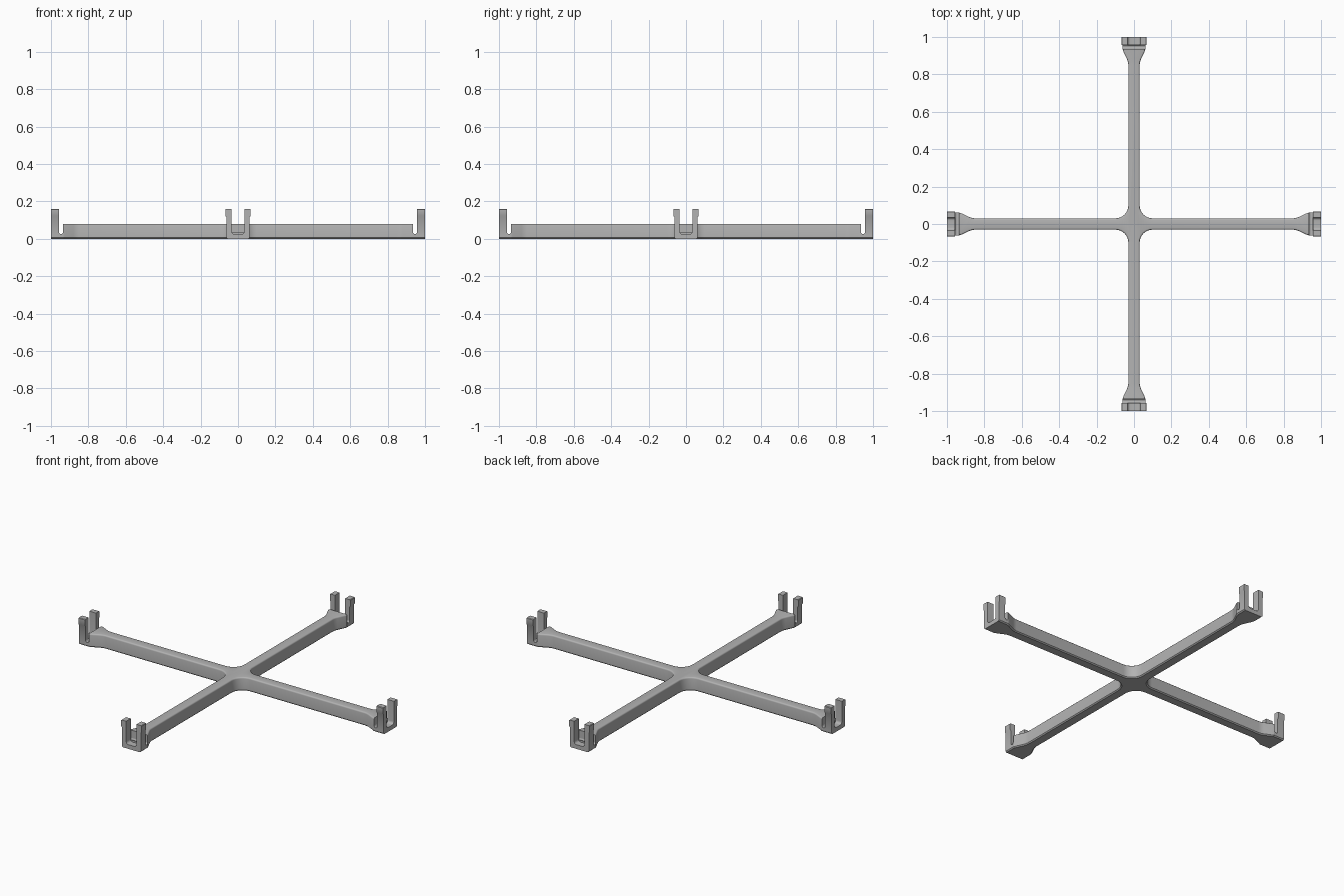
import bpy, bmesh
from math import sin, cos, pi
from mathutils import Matrix, Vector

if "Cube" in bpy.data.objects:
    bpy.data.objects.remove(bpy.data.objects["Cube"], do_unlink=True)

GREY = (0.45, 0.45, 0.45, 1)
grey = bpy.data.materials.new("plain grey")
grey.use_nodes = True
grey.diffuse_color = GREY
grey.node_tree.nodes["Principled BSDF"].inputs["Base Color"].default_value = GREY

HEIGHT = 0.08      # beam height
ARM = 0.03         # beam half width
END = 0.936        # where the beam stops and the slot begins
PRONG = 0.957      # inner face of the prongs
FLOOR = 0.025      # height of the slot floor
FOOT = 0.062       # foot half width


def arc(cx, cy, r, start, end, steps=8):
    angles = [start + (end - start) * i / steps for i in range(steps + 1)]
    return [(cx + r * cos(a), cy + r * sin(a)) for a in angles]


def prism(outline, place, offset):
    """Extrude a 2D outline; place maps 2D points to 3D."""
    bm = bmesh.new()
    face = bm.faces.new([bm.verts.new(place(*p)) for p in outline])
    made = bmesh.ops.extrude_face_region(bm, geom=[face])
    verts = [v for v in made["geom"] if isinstance(v, bmesh.types.BMVert)]
    bmesh.ops.translate(bm, verts=verts, vec=offset)
    bmesh.ops.recalc_face_normals(bm, faces=bm.faces)
    return bm


def bevel(bm, test, size, steps):
    edges = [e for e in bm.edges if test(*(v.co for v in e.verts))]
    bmesh.ops.bevel(bm, geom=edges, offset=size, segments=steps,
                    profile=0.5, affect='EDGES')


def finish(bm, name, turn=0):
    bm.transform(Matrix.Rotation(turn, 4, 'Z'))
    mesh = bpy.data.meshes.new(name)
    bm.to_mesh(mesh)
    bm.free()
    mesh.materials.append(grey)
    obj = bpy.data.objects.new(name, mesh)
    bpy.context.collection.objects.link(obj)
    bpy.ops.object.select_all(action='DESELECT')
    obj.select_set(True)
    bpy.context.view_layer.objects.active = obj
    bpy.ops.object.shade_smooth_by_angle(angle=0.6)


# Cross beam: one quarter outline, turned four times
fillet = 0.07
flare = [(0.85, ARM), (0.865, 0.032), (0.88, 0.037), (0.92, 0.056), (END, 0.061)]
corner = ARM + fillet
quarter = [(x, -y) for x, y in flare] + flare[::-1]
quarter += arc(corner, corner, fillet, 1.5 * pi, pi)[:-1]
outline = []
for k in range(4):
    c, s = round(cos(k * pi / 2)), round(sin(k * pi / 2))
    outline += [(c * x - s * y, s * x + c * y) for x, y in quarter]
    # closing point of the inside corner fillet
    x, y = ARM, corner
    outline.append((c * x - s * y, s * x + c * y))
beam = prism(outline, lambda x, y: (x, y, 0), (0, 0, HEIGHT))


def is_end(p):
    return max(abs(p.x), abs(p.y)) > END - 0.001


def rim(z):
    return lambda a, b: (abs(a.z - z) < 1e-4 and abs(b.z - z) < 1e-4
                         and not (is_end(a) and is_end(b)))


bevel(beam, rim(HEIGHT), 0.008, 3)
bevel(beam, rim(0), 0.006, 1)
finish(beam, "cross_beam")

# Fork outline seen from the end: base, lipped prongs and rounded gap
half = [(FOOT - 0.006, 0), (FOOT, 0.006), (FOOT, 0.115), (0.067, 0.123),
        (0.067, 0.157), (0.064, 0.16), (0.034, 0.16)]
half += arc(0.019, FLOOR + 0.015, 0.015, 0, -pi / 2, 6)
fork = half + [(-x, z) for x, z in half[::-1]]

# Slot floor seen from the side: rounded channel between beam and fork
mid, radius = (END + PRONG) / 2, (PRONG - END) / 2
channel = [(END - 0.004, 0), (PRONG + 0.003, 0),
           (PRONG + 0.003, FLOOR + radius)]
channel += arc(mid, FLOOR + radius, radius, 0, -pi)
channel += [(END - 0.004, FLOOR + radius)]

for k, side in enumerate(("left", "back", "right", "front")):
    turn = k * pi / 2
    finish(prism(fork, lambda y, z: (PRONG, y, z), (1 - PRONG, 0, 0)),
           side + "_fork", turn)
    bridge = prism(channel, lambda x, z: (x, -FOOT, z), (0, 2 * FOOT, 0))
    bevel(bridge, lambda a, b: a.z < 1e-4 and b.z < 1e-4
          and abs(a.y - b.y) < 1e-4, 0.006, 1)
    finish(bridge, side + "_slot_floor", turn)
